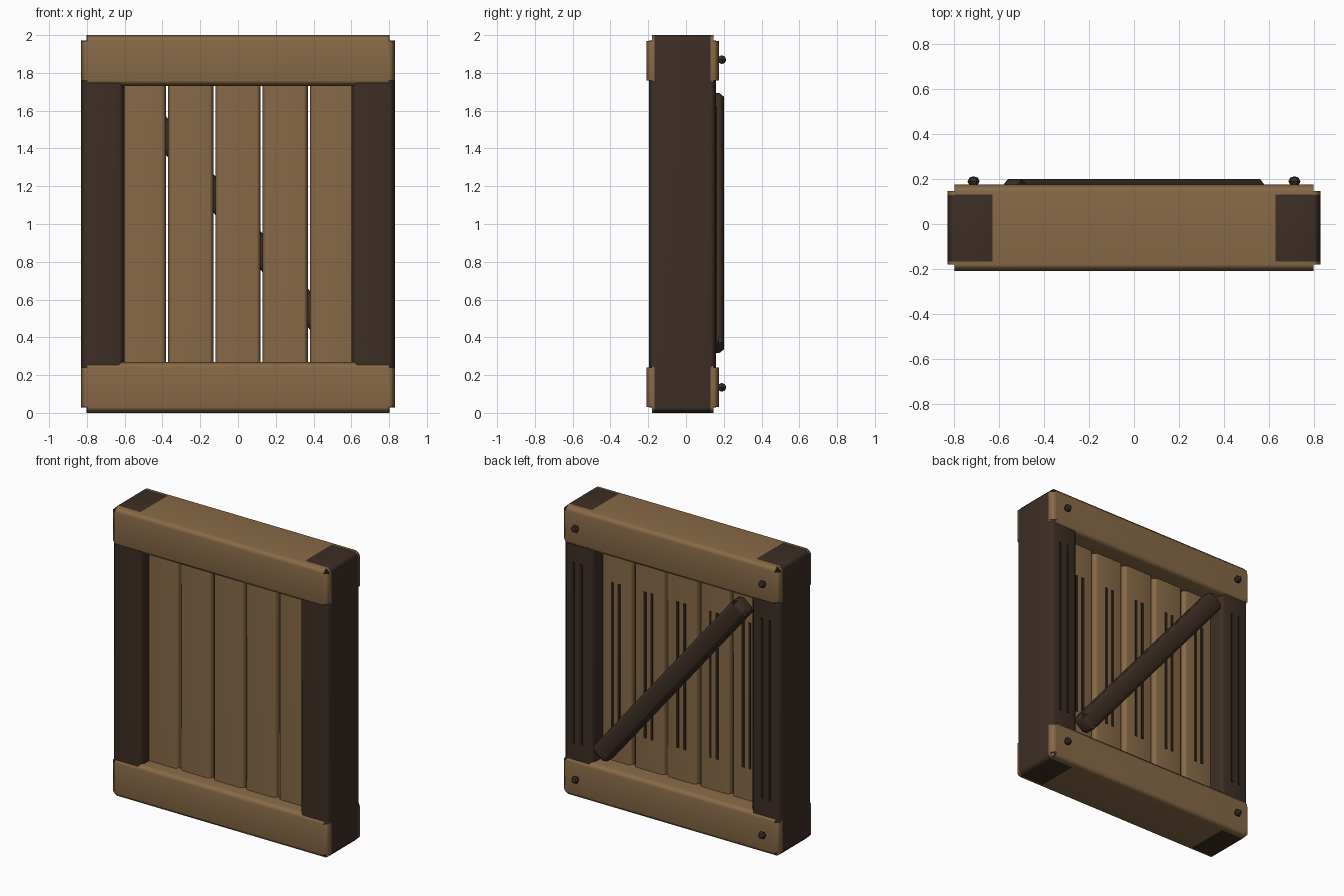
import bpy, bmesh, math
from mathutils import Matrix, Vector

if "Cube" in bpy.data.objects:
    bpy.data.objects.remove(bpy.data.objects["Cube"])


def material(name, rgb):
    m = bpy.data.materials.new(name)
    m.diffuse_color = (*rgb, 1)
    m.use_nodes = True
    m.node_tree.nodes["Principled BSDF"].inputs["Base Color"].default_value = m.diffuse_color
    return m


TAN = material("tan_wood", (0.245, 0.142, 0.063))
DARK = material("dark_wood", (0.046, 0.027, 0.018))
GRAIN = material("grain_line", (0.026, 0.016, 0.011))
METAL = material("dark_bolt", (0.040, 0.027, 0.020))


def finish(bm, name, mat, smooth=False):
    me = bpy.data.meshes.new(name)
    bm.to_mesh(me)
    bm.free()
    me.materials.append(mat)
    ob = bpy.data.objects.new(name, me)
    bpy.context.collection.objects.link(ob)
    if smooth:
        for p in me.polygons:
            p.use_smooth = True
        wn = ob.modifiers.new("weighted", 'WEIGHTED_NORMAL')
        wn.weight = 50
    return ob


def beam(name, lo, hi, mat, chamfer=0.0, tilt=0.0):
    """Box between two corners; chamfered edges with the corner facets left open."""
    lo, hi = Vector(lo), Vector(hi)
    bm = bmesh.new()
    bmesh.ops.create_cube(bm, size=1)
    bmesh.ops.scale(bm, vec=hi - lo, verts=bm.verts)
    if chamfer:
        bmesh.ops.bevel(bm, geom=bm.edges[:], offset=chamfer, offset_type='OFFSET',
                        segments=1, profile=0.5, affect='EDGES')
        corners = [f for f in bm.faces if len(f.verts) == 3]
        bmesh.ops.delete(bm, geom=corners, context='FACES_ONLY')
    bmesh.ops.transform(bm, verts=bm.verts,
                        matrix=Matrix.Translation((lo + hi) / 2) @ Matrix.Rotation(tilt, 4, 'Y'))
    return finish(bm, name, mat, bool(chamfer))


def grain(name, x, y, z0, z1):
    beam(name, (x - 0.009, y - 0.004, z0), (x + 0.009, y + 0.005, z1), GRAIN)


# Horizontal rails at bottom and top
for name, z in (("bottom_rail", 0.0), ("top_rail", 1.73)):
    beam(name, (-0.83, -0.21, z), (0.83, 0.176, z + 0.27), TAN, 0.03)

# Dark side posts with grain lines on the back
for side, s in (("left", -1), ("right", 1)):
    xs = sorted((s * 0.60, s * 0.8308))
    beam(side + "_post", (xs[0], -0.196, -0.0005), (xs[1], 0.16, 2.0005), DARK, 0.03)
    for i, d in enumerate((-0.03, 0.03)):
        grain(f"{side}_post_grain_{i}", s * 0.72 + d, 0.16, 0.37, 1.62)

# Five upright planks with grain lines on the back
for i in range(5):
    x = (i - 2) * 0.25
    beam(f"plank_{i}", (x - 0.12, -0.115, 0.12), (x + 0.12, 0.052, 1.88), TAN, 0.022)
    for j, d in enumerate((-0.026, 0.026)):
        grain(f"plank_{i}_grain_{j}", x + d, 0.052, 0.49, 1.50)

# Diagonal brace across the back
beam("diagonal_brace", (-0.86, 0.08, 0.94), (0.86, 0.20, 1.07), DARK, 0.025, math.radians(50.5))

# Bolts on the back of the rails
for i, (x, z) in enumerate([(x, z) for x in (-0.715, 0.715) for z in (0.135, 1.87)]):
    bm = bmesh.new()
    bmesh.ops.create_uvsphere(bm, u_segments=6, v_segments=4, radius=0.027)
    bmesh.ops.transform(bm, verts=bm.verts, matrix=Matrix.Translation((x, 0.190, z))
                        @ Matrix.Diagonal((1, 0.85, 1, 1)) @ Matrix.Rotation(math.pi / 2, 4, 'X')
                        @ Matrix.Rotation(math.pi / 6, 4, 'Z'))
    finish(bm, f"bolt_{i}", METAL)
